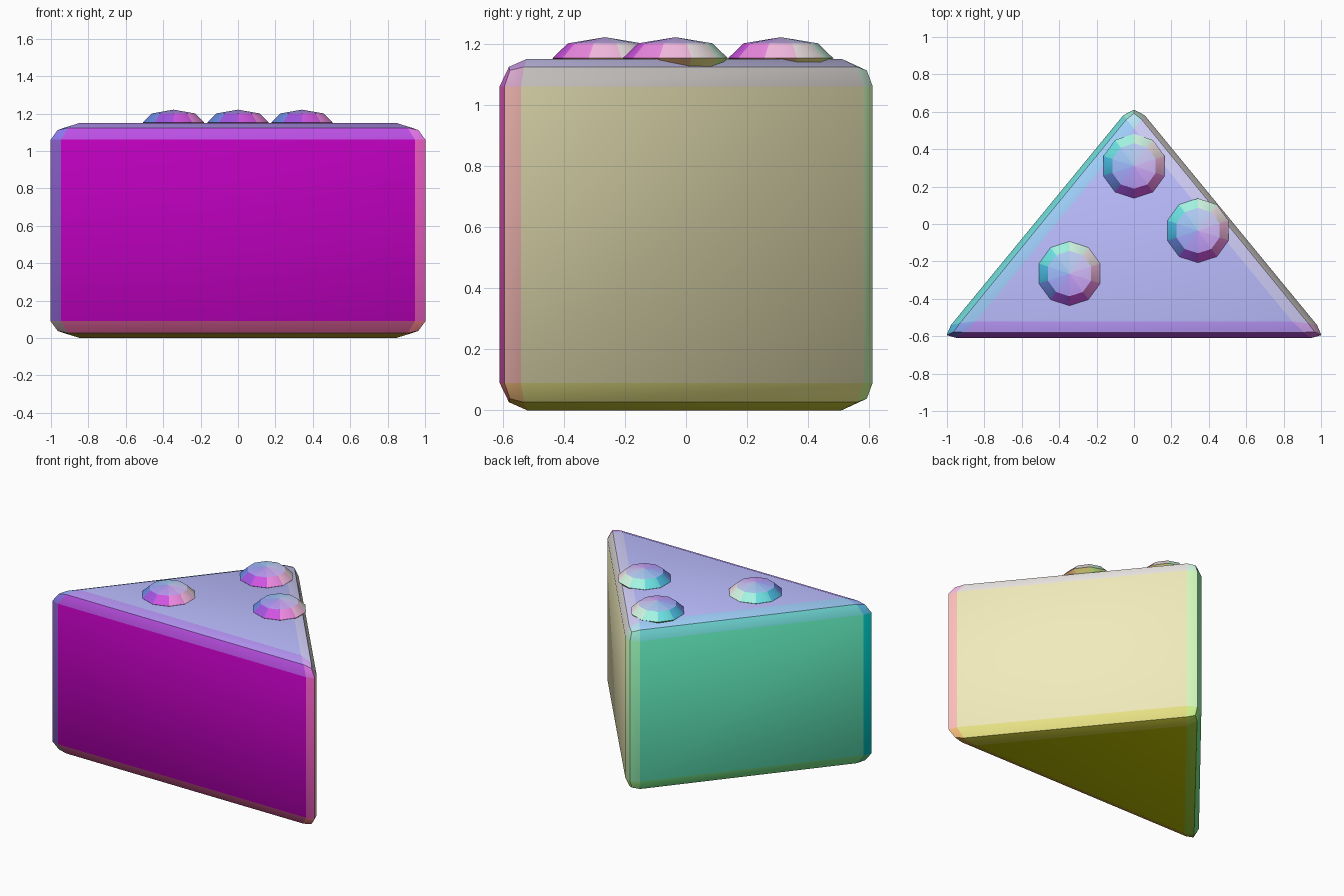
import bpy, bmesh, math
from mathutils import Vector

if "Cube" in bpy.data.objects:
    bpy.data.objects.remove(bpy.data.objects["Cube"])

HEIGHT = 1.15
materials = {}


def tint(direction):
    """Shared material whose colour follows the direction a surface faces."""
    key = tuple(round(0.5 + 0.5 * c, 2) for c in direction)
    if key not in materials:
        mat = bpy.data.materials.new(f"tint_{len(materials) + 1}")
        mat.diffuse_color = (*key, 1)
        mat.use_nodes = True
        mat.node_tree.nodes["Principled BSDF"].inputs["Base Color"].default_value = mat.diffuse_color
        materials[key] = mat
    return materials[key]


def make_object(name, bm, location=(0, 0, 0)):
    """Turn a bmesh into an object: smooth by angle, tinted per face."""
    bm.normal_update()
    mesh = bpy.data.meshes.new(name)
    for e in bm.edges:
        e.smooth = e.calc_face_angle(0) < math.radians(30)
    for f in bm.faces:
        f.smooth = True
        mean = sum((v.normal for v in f.verts), Vector()).normalized()
        mat = tint(mean)
        slot = mesh.materials.find(mat.name)
        if slot < 0:
            mesh.materials.append(mat)
            slot = len(mesh.materials) - 1
        f.material_index = slot
    bm.to_mesh(mesh)
    bm.free()
    obj = bpy.data.objects.new(name, mesh)
    obj.location = location
    bpy.context.collection.objects.link(obj)
    return obj


# Triangular wedge body, extruded upward and bevelled
bm = bmesh.new()
outline = [(-1.036, -0.61), (1.036, -0.61), (0, 0.651)]
base = bm.faces.new([bm.verts.new((x, y, 0)) for x, y in outline])
top = bmesh.ops.extrude_face_region(bm, geom=[base])
bmesh.ops.translate(bm, vec=(0, 0, HEIGHT),
                    verts=[g for g in top["geom"] if isinstance(g, bmesh.types.BMVert)])
bmesh.ops.recalc_face_normals(bm, faces=bm.faces)
bmesh.ops.bevel(bm, geom=bm.edges[:], offset=0.09, offset_type="OFFSET",
                segments=2, profile=0.5, affect="EDGES")
make_object("wedge_body", bm)

# Flattened low-poly domes half sunk into the top
for i, (x, y) in enumerate([(0, 0.31), (0.342, -0.035), (-0.345, -0.265)], 1):
    bm = bmesh.new()
    bmesh.ops.create_uvsphere(bm, u_segments=10, v_segments=4, radius=0.172)
    bmesh.ops.scale(bm, vec=(1, 1, 0.4), verts=bm.verts)
    make_object(f"top_dome_{i}", bm, (x, y, HEIGHT + 0.002))
